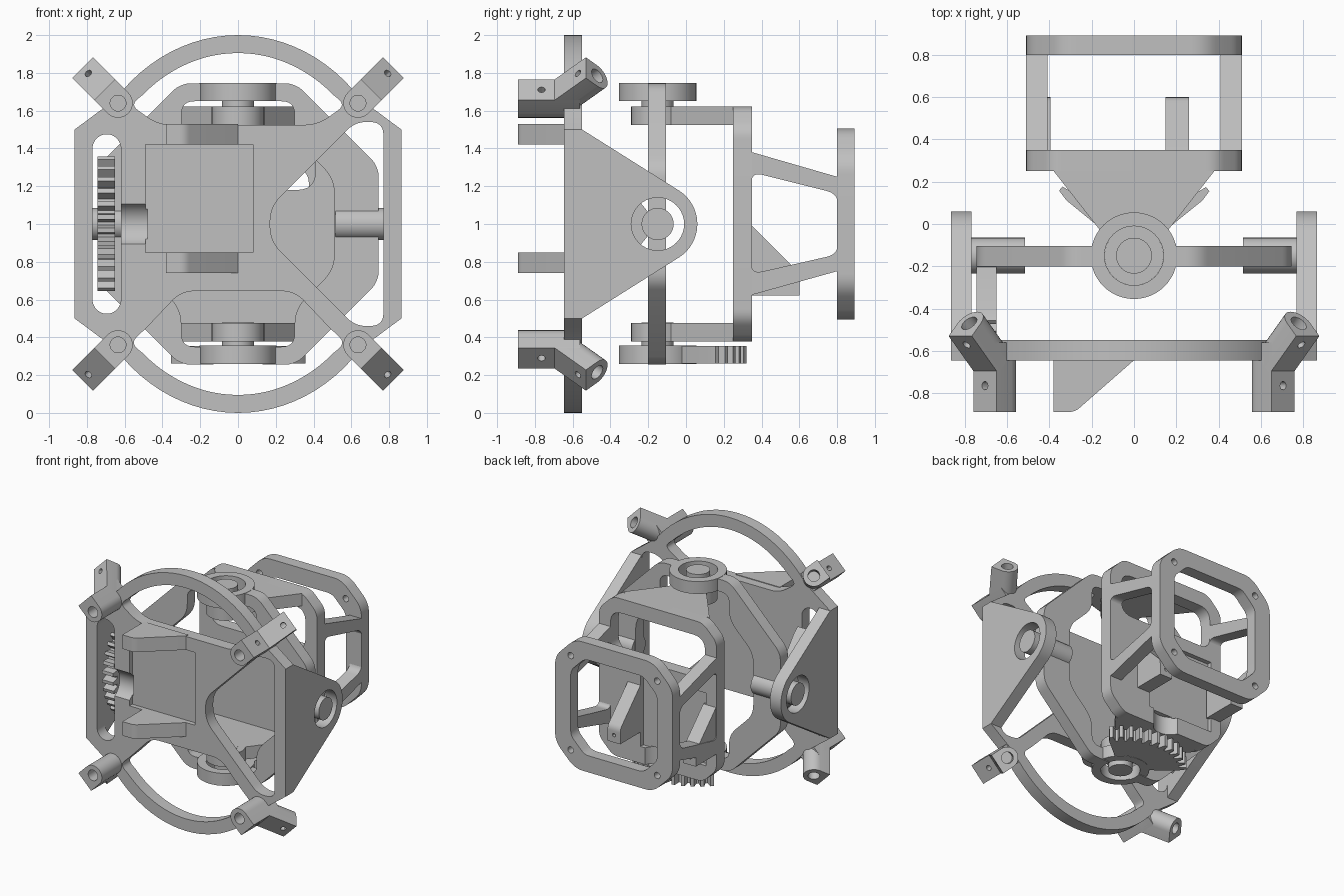
import bpy, bmesh, math
from mathutils import Vector, Matrix

if "Cube" in bpy.data.objects:
    bpy.data.objects.remove(bpy.data.objects["Cube"])

grey = bpy.data.materials.new("grey_plastic")
grey.diffuse_color = (0.53, 0.53, 0.53, 1)
grey.use_nodes = True
grey.node_tree.nodes["Principled BSDF"].inputs["Base Color"].default_value = grey.diffuse_color


def rounded(pts, n=6):
    """Outline whose (x, y, cut) corners are rounded over the distance cut."""
    out = []
    for i, p in enumerate(pts):
        v = Vector(p[:2])
        if len(p) < 3:
            out.append(v)
            continue
        a = (Vector(pts[i - 1][:2]) - v).normalized() * p[2] + v
        b = (Vector(pts[(i + 1) % len(pts)][:2]) - v).normalized() * p[2] + v
        out += [a * (1 - t) ** 2 + v * 2 * t * (1 - t) + b * t * t
                for t in (k / n for k in range(n + 1))]
    return out


def arc(cx, cy, rx, ry, a0, a1, n=24):
    return [(cx + rx * math.cos(math.radians(a0 + (a1 - a0) * k / n)),
             cy + ry * math.sin(math.radians(a0 + (a1 - a0) * k / n))) for k in range(n + 1)]


def circle(cx, cy, r, n=40):
    return arc(cx, cy, r, r, 0, 360, n)[:-1]


def prism(name, outline, axis, lo, hi, matrix=None):
    """Extrude a 2D outline along an axis: x takes (y,z), y takes (x,z), z takes (x,y)."""
    def place(p, t):
        return {'x': (t, p[0], p[1]), 'y': (p[0], t, p[1]), 'z': (p[0], p[1], t)}[axis]
    pts = rounded(outline)
    bm = bmesh.new()
    low = [bm.verts.new(place(p, lo)) for p in pts]
    top = [bm.verts.new(place(p, hi)) for p in pts]
    bm.faces.new(low)
    bm.faces.new(top)
    for i in range(len(pts)):
        j = (i + 1) % len(pts)
        bm.faces.new((low[i], low[j], top[j], top[i]))
    if matrix:
        bm.transform(matrix)
    bmesh.ops.recalc_face_normals(bm, faces=bm.faces)
    me = bpy.data.meshes.new(name)
    bm.to_mesh(me)
    bm.free()
    me.materials.append(grey)
    ob = bpy.data.objects.new(name, me)
    bpy.context.collection.objects.link(ob)
    return ob


def cut(ob, *args):
    """Subtract a prism from an object."""
    tool = prism("cutter", *args)
    mod = ob.modifiers.new("cut", 'BOOLEAN')
    mod.operation, mod.solver, mod.object = 'DIFFERENCE', 'EXACT', tool
    dg = bpy.context.evaluated_depsgraph_get()
    me = bpy.data.meshes.new_from_object(ob.evaluated_get(dg))
    ob.modifiers.clear()
    if len(me.polygons):
        ob.data = me
    bpy.data.objects.remove(tool)


def rect(x0, x1, y0, y1):
    return [(x0, y0), (x1, y0), (x1, y1), (x0, y1)]


def octagon(x, y, c, r, cy=1.0):
    """Counter-clockwise rectangle with chamfered corners, each softened by r."""
    pts = [(x, c - y), (x, y - c), (x - c, y), (c - x, y),
           (-x, y - c), (-x, c - y), (c - x, -y), (x - c, -y)]
    return [(a, cy + b, r) for a, b in pts]


def gear_sector(cx, cy, facing, root=0.415, tip=0.47, half=52, teeth=12):
    pts = [(cx, cy)]
    step = 2 * half / teeth
    for k in range(teeth):
        for f, r in ((0.1, root), (0.3, tip), (0.65, tip), (0.85, root)):
            a = math.radians(facing - half + (k + f) * step)
            pts.append((cx + r * math.cos(a), cy + r * math.sin(a)))
    return pts


AY = -0.15  # both pivot axes pass through y = AY

# Front plate: straight sides and arched top and bottom
ang = math.degrees(math.acos(0.65 / 0.865))
plate = prism("front_plate",
              [(0.865, 0.5), (0.865, 1.5)] + arc(0, 1, 0.865, 1, ang, 180 - ang)
              + [(-0.865, 1.5), (-0.865, 0.5)] + arc(0, 1, 0.865, 1, 180 + ang, 360 - ang),
              'y', -0.645, -0.55)
inner = arc(0, 1, 0.77, 0.905, 49, 131)
cut(plate, inner + [(-0.57, 1.63, 0.05), (-0.42, 1.525, 0.07),
                    (0.42, 1.525, 0.07), (0.57, 1.63, 0.05)], 'y', -0.8, -0.4)
cut(plate, [(x, 2 - z) for x, z in inner]
    + [(-0.57, 0.37, 0.05), (-0.48, 0.455, 0.04), (-0.3, 0.645, 0.07),
       (0.3, 0.645, 0.07), (0.48, 0.455, 0.04), (0.57, 0.37, 0.05)], 'y', -0.8, -0.4)
cut(plate, arc(-0.695, 1.4, 0.075, 0.075, 0, 180) + arc(-0.695, 0.6, 0.075, 0.075, 180, 360),
    'y', -0.8, -0.4)
cut(plate, [(0.77, 0.46, 0.07), (0.77, 1.54, 0.07), (0.62, 1.54, 0.06),
            (0.17, 1.09, 0.08), (0.17, 0.91, 0.08), (0.62, 0.46, 0.06)], 'y', -0.8, -0.4)
cut(plate, rect(-0.49, 0.08, 0.85, 1.42), 'y', -0.8, -0.61)      # motor pocket
cut(plate, circle(-0.7, 1, 0.12), 'x', -0.65, -0.48)             # pinion groove

# Clamp arms beside the front motor pocket
for z in (0.74, 1.42):
    arm = prism("front_motor_arm", [(-0.38, -0.62), (-0.38, -0.89), (-0.28, -0.89, 0.03),
                                    (0, -0.645), (0, -0.62)], 'z', z, z + 0.11)

# Triangular side walls, pivot shafts
for s in (-1, 1):
    wall = prism("side_wall", [(-0.55, 0.5)] + arc(AY, 1, 0.21, 0.21, -58, 58) + [(-0.55, 1.5)],
                 'x', *sorted((s * 0.77, s * 0.865)))
    cut(wall, circle(AY, 1, 0.14), 'x', *sorted((s * 0.7, s * 0.9)))
    prism("side_shaft", circle(AY, 1, 0.085), 'x', *sorted((s * 0.515, s * 0.865)))

# Corner posts: one leg forward, one slanted outward and back
# local x = outward, local y = world y, local z = across the post
w = 0.0775
for sx in (-1, 1):
    for sz in (-1, 1):
        h = math.sqrt(0.5)
        m = Matrix(((sx * h, 0, -sx * h, sx * 0.635), (0, 1, 0, 0),
                    (sz * h, 0, sz * h, 1 + sz * 0.64), (0, 0, 0, 1)))
        leg = prism("post_leg", [(0.1, -w), (0.1, w)] + arc(0, 0, w, w, 90, 270, 16),
                    'y', -0.89, -0.56, m)
        cut(leg, circle(0, 0, 0.042, 20), 'y', -1, -0.7, m)
        cut(leg, circle(-0.765, 0, 0.02, 12), 'x', 0, 0.2, m)
        tilt = m @ Matrix.Translation((0.205, -0.47, 0)) @ Matrix.Rotation(math.radians(45), 4, 'Z')
        bar = prism("post_bar", [(-0.085, -w), (-0.085, w)] + arc(0, 0, w, w, 90, -90, 16),
                    'x', -0.25, 0, tilt)
        cut(bar, circle(0, 0, 0.042, 20), 'x', -0.12, 0.1, tilt)
        cut(bar, circle(-0.06, 0, 0.02, 12), 'y', -0.2, 0, tilt)

# Middle ring with hubs at top and bottom
ring = prism("middle_ring", octagon(0.745, 0.745, 0.44, 0.06), 'y', -0.2, -0.105)
quarter = [(0.51, 0.24, 0.08), (0.3, 0.45, 0.08), (0.3, 0.65, 0.07)]
opening = ([(x, 1 + z, c) for x, z, c in quarter]
           + [(-x, 1 + z, c) for x, z, c in quarter[::-1]]
           + [(-x, 1 - z, c) for x, z, c in quarter]
           + [(x, 1 - z, c) for x, z, c in quarter[::-1]])
cut(ring, opening, 'y', -0.4, 0.1)
cut(ring, circle(0, AY, 0.14), 'z', 0, 0.5)
cut(ring, circle(0, AY, 0.14), 'z', 1.5, 2)
for z in (0.26, 1.65):
    hub = prism("ring_hub", circle(0, AY, 0.205, 48), 'z', z, z + 0.097)
    cut(hub, circle(0, AY, 0.14), 'z', z - 0.1, z + 0.2)

# Toothed sectors: one faces the front plate, one faces the rear bracket
prism("side_gear", gear_sector(AY, 1, 180), 'x', -0.745, -0.65)
gear = prism("bottom_gear", gear_sector(0, AY, 90), 'z', 0.262, 0.355)
cut(gear, circle(0, AY, 0.14), 'z', 0, 0.6)

# Rear bracket: plate with upper window, motor pocket and pinion groove
back = prism("rear_bracket_plate", octagon(0.51, 0.622, 0.12, 0.05), 'y', 0.25, 0.35)
cut(back, [(-0.41, 1.18, 0.1), (0.41, 1.18, 0.1), (0.41, 1.51, 0.1), (-0.41, 1.51, 0.1)],
    'y', 0.1, 0.5)
cut(back, rect(-0.42, 0.15, 0.51, 1.08), 'y', 0.315, 0.5)
cut(back, circle(0, 0.4, 0.12), 'z', 0.3, 0.52)

# Bracket arms and their vertical shafts
for z, a, b in ((0.378, 0.26, 0.478), (1.524, 1.524, 1.747)):
    prism("bracket_arm", [(0.38, 0.25)] + arc(0, AY, 0.14, 0.14, 30, -210)
          + [(-0.38, 0.25)], 'z', z, z + 0.098)
    prism("vertical_shaft", circle(0, AY, 0.085), 'z', a, b)

# Clamp arms beside the rear motor pocket
for x in (-0.505, 0.15):
    arm = prism("rear_motor_arm", [(0.33, 0.622), (0.6, 0.622), (0.6, 0.74, 0.03),
                                   (0.35, 0.99), (0.33, 0.99)], 'x', x, x + 0.11)
    cut(arm, circle(x + 0.055, 0.68, 0.014, 12), 'y', 0.45, 0.7)

# Rear frame with opening and screw holes
frame = prism("rear_frame", octagon(0.51, 0.505, 0.17, 0.07), 'y', 0.8, 0.893)
cut(frame, octagon(0.375, 0.375, 0.12, 0.04), 'y', 0.7, 1)
for sx in (-1, 1):
    for sz in (-1, 1):
        cut(frame, circle(sx * 0.375, 1 + sz * 0.37, 0.025, 16), 'y', 0.7, 1)

# Side struts joining the bracket plate to the rear frame
for s in (-1, 1):
    strut = prism("side_strut", [(0.35, 0.625), (0.8, 0.75), (0.8, 1.25), (0.35, 1.38)],
                  'x', *sorted((s * 0.41, s * 0.51)))
    cut(strut, [(0.345, 0.735, 0.06), (0.805, 0.84, 0.06), (0.805, 1.16, 0.06),
                (0.345, 1.275, 0.06)], 'x', *sorted((s * 0.3, s * 0.6)))

# Smooth the curved walls, keep the edges crisp
for ob in bpy.context.scene.objects:
    ob.select_set(True)
    bpy.context.view_layer.objects.active = ob
bpy.ops.object.shade_smooth_by_angle(angle=math.radians(30))
